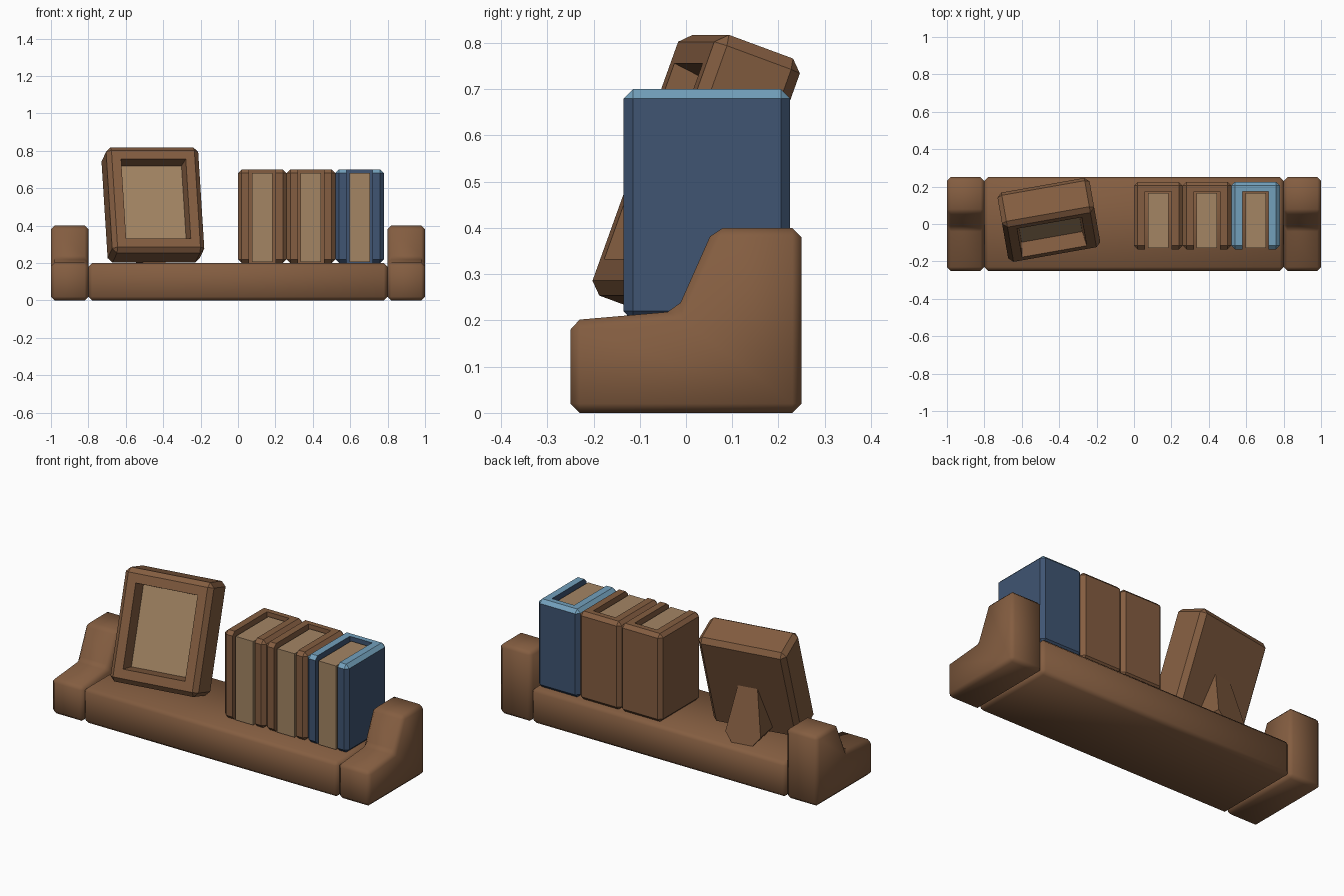
import bpy, bmesh, math
from mathutils import Matrix, Vector

cube = bpy.data.objects.get("Cube")
if cube:
    bpy.data.objects.remove(cube, do_unlink=True)


def material(name, rgb):
    mat = bpy.data.materials.new(name)
    mat.use_nodes = True
    mat.diffuse_color = (*rgb, 1)
    mat.node_tree.nodes["Principled BSDF"].inputs["Base Color"].default_value = (*rgb, 1)
    return mat


wood = material("brown_wood", (0.23, 0.11, 0.052))
paper = material("tan_paper", (0.37, 0.235, 0.127))
navy = material("dark_blue", (0.05, 0.09, 0.17))
sky = material("light_blue", (0.17, 0.35, 0.50))


def finish(bm, name, mats, matrix=Matrix(), smooth=False):
    bmesh.ops.recalc_face_normals(bm, faces=bm.faces)
    mesh = bpy.data.meshes.new(name)
    bm.to_mesh(mesh)
    bm.free()
    for m in mats:
        mesh.materials.append(m)
    obj = bpy.data.objects.new(name, mesh)
    bpy.context.collection.objects.link(obj)
    obj.matrix_world = matrix
    if smooth:
        bpy.ops.object.select_all(action='DESELECT')
        obj.select_set(True)
        bpy.context.view_layer.objects.active = obj
        bpy.ops.object.shade_smooth_by_angle(angle=math.radians(50))
    return obj


def box(lo, hi):
    bm = bmesh.new()
    lo, hi = Vector(lo), Vector(hi)
    bmesh.ops.create_cube(bm, size=1, matrix=Matrix.Translation((lo + hi) / 2) @ Matrix.Diagonal((*(hi - lo), 1)))
    return bm


def prism(outline, shift):
    bm = bmesh.new()
    face = bm.faces.new([bm.verts.new(p) for p in outline])
    ext = bmesh.ops.extrude_face_region(bm, geom=[face])
    bmesh.ops.translate(bm, vec=shift, verts=[v for v in ext["geom"] if isinstance(v, bmesh.types.BMVert)])
    bmesh.ops.recalc_face_normals(bm, faces=bm.faces)
    return bm


def chamfer(bm, width, edges=None):
    bmesh.ops.bevel(bm, geom=edges or bm.edges[:], offset=width, offset_type='OFFSET',
                    segments=1, affect='EDGES', clamp_overlap=True)


# Shelf board
bm = box((-0.8, -0.25, 0), (0.8, 0.25, 0.2))
chamfer(bm, 0.02)
finish(bm, "shelf_board", [wood], smooth=True)

# Stepped end brackets
side = [(-0.25, 0), (0.25, 0), (0.25, 0.4), (0.06, 0.4), (-0.02, 0.22), (-0.25, 0.2)]
for name, x in (("left_bracket", 0.8), ("right_bracket", -1.0)):
    bm = prism([(x, y, z) for y, z in side], (0.2, 0, 0))
    chamfer(bm, 0.02)
    finish(bm, name, [wood], smooth=True)

# Books: U-shaped cover wrapped around a page block
FRONT, BACK, INNER = -0.135, 0.225, 0.175
for i, mats in enumerate(([wood], [wood], [navy, sky])):
    x0 = i * 0.26
    x1, a, b = x0 + 0.26, x0 + 0.06, x0 + 0.2
    outline = [(x0, FRONT), (a, FRONT), (a, INNER), (b, INNER),
               (b, FRONT), (x1, FRONT), (x1, BACK), (x0, BACK)]
    bm = prism([(x, y, 0.2) for x, y in outline], (0, 0, 0.5))
    inside = {v for v in bm.verts if a - 0.01 < v.co.x < b + 0.01}
    chamfer(bm, 0.02, [e for e in bm.edges if not inside.issuperset(e.verts)])
    if len(mats) > 1:
        for f in bm.faces:
            f.material_index = int(f.calc_center_median().z > 0.68)
    finish(bm, f"book_cover_{i + 1}", mats)
    finish(box((x0 + 0.075, -0.128, 0.205), (x0 + 0.185, 0.165, 0.68)), f"book_pages_{i + 1}", [paper])

# Picture frame leaning back, with a recessed picture
turn = Matrix.Rotation(math.radians(10), 4, 'Z')
lean = Matrix.Rotation(math.radians(-20), 4, 'X')
bm = box((-0.25, -0.1, -0.3), (0.25, 0.1, 0.3))
chamfer(bm, 0.025)
bm.normal_update()
front = min(bm.faces, key=lambda f: f.calc_center_median().y)
bmesh.ops.inset_individual(bm, faces=[front], thickness=0.07, depth=0)
bmesh.ops.inset_individual(bm, faces=[front], thickness=0.015, depth=-0.08)
front.material_index = 1
finish(bm, "picture_frame", [wood, paper], Matrix.Translation((-0.455, 0.022, 0.51)) @ turn @ lean)

# Tapered stand behind the frame, sloping outwards to the shelf
half = [(0.055, 0.5), (0.1, 0.25), (0.06, 0.2)]
outline = half + [(-x, z) for x, z in reversed(half)]
bm = prism([(x, 0, z) for x, z in outline], (0, 1, 0))
for v in bm.verts:
    drop = (0.5 - v.co.z) / 0.3
    v.co.y = 0.1 + 0.07 * drop if v.co.y > 0.5 else 0.06 - 0.1 * drop
finish(bm, "frame_stand", [wood], Matrix.Translation((-0.455, 0.022, 0)) @ turn)
